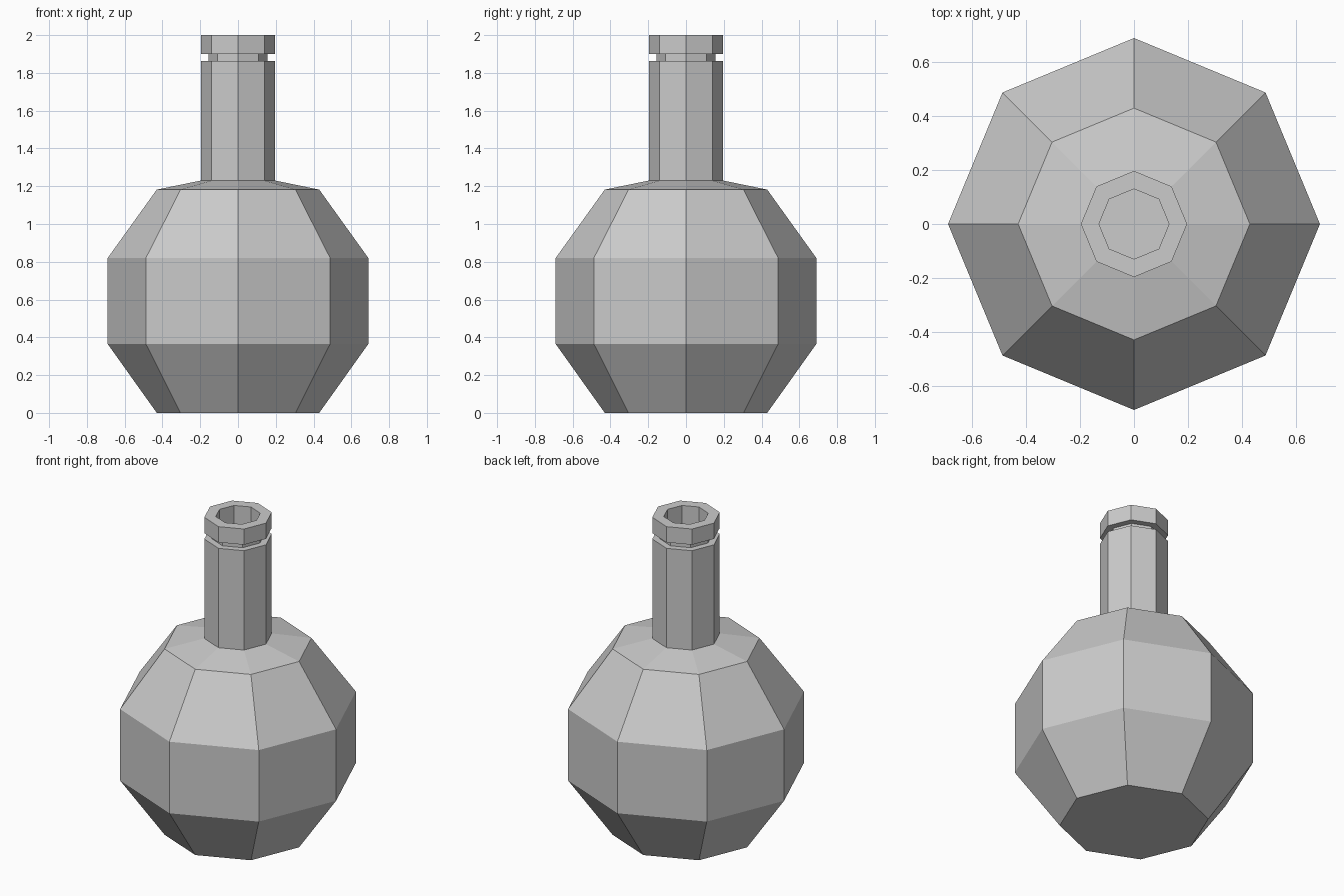
import bpy
import bmesh
from math import cos, sin, tau

SIDES = 8

cube = bpy.data.objects.get("Cube")
if cube:
    bpy.data.objects.remove(cube, do_unlink=True)

# Single plain grey for the whole flask
grey = bpy.data.materials.new("plain_grey")
grey.use_nodes = True
colour = (0.6, 0.6, 0.6, 1.0)
grey.diffuse_color = colour
grey.node_tree.nodes["Principled BSDF"].inputs["Base Color"].default_value = colour


def lathe(name, profile, cap_start=False, cap_end=False, closed=False):
    """Sweep (radius, height) points around z as flat facets."""
    bm = bmesh.new()
    rings = [[bm.verts.new((r * cos(tau * i / SIDES), r * sin(tau * i / SIDES), z))
              for i in range(SIDES)] for r, z in profile]
    pairs = list(zip(rings, rings[1:]))
    if closed:
        pairs.append((rings[-1], rings[0]))
    for low, high in pairs:
        for i in range(SIDES):
            j = (i + 1) % SIDES
            bm.faces.new((low[i], low[j], high[j], high[i]))
    if cap_start:
        bm.faces.new(rings[0][::-1])
    if cap_end:
        bm.faces.new(rings[-1])
    mesh = bpy.data.meshes.new(name)
    bm.to_mesh(mesh)
    bm.free()
    mesh.materials.append(grey)
    obj = bpy.data.objects.new(name, mesh)
    bpy.context.collection.objects.link(obj)
    return obj


neck_r, groove_r, bore_r = 0.197, 0.155, 0.13
shoulder_z, neck_top, lip_bottom, lip_top = 1.23, 1.862, 1.9, 2.0

# Faceted round body with a flat base and shallow shoulder
lathe("body", [(0.43, 0), (0.69, 0.365), (0.69, 0.82), (0.43, 1.182),
               (neck_r, shoulder_z)], cap_start=True)

# Neck with its groove, then down the bore to a floor
lathe("neck", [(neck_r, shoulder_z), (neck_r, neck_top), (groove_r, neck_top),
               (groove_r, lip_bottom), (bore_r, lip_bottom),
               (bore_r, shoulder_z)], cap_end=True)

# Ring-shaped lip around the mouth
lathe("lip", [(bore_r, lip_bottom), (neck_r, lip_bottom), (neck_r, lip_top),
              (bore_r, lip_top)], closed=True)
